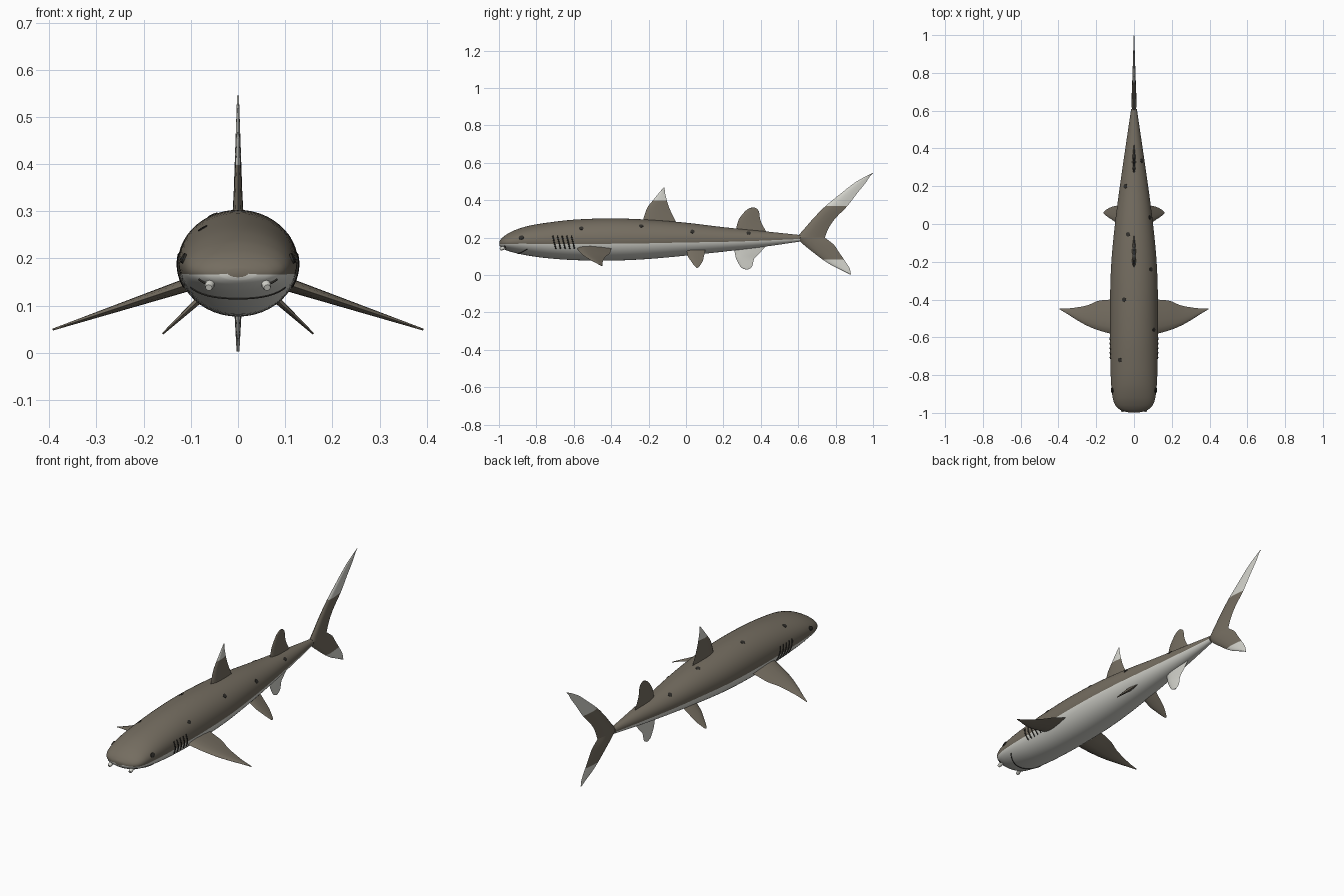
import bpy, bmesh, math
from mathutils import Vector

if "Cube" in bpy.data.objects:
    bpy.data.objects.remove(bpy.data.objects["Cube"])


def material(name, rgb):
    m = bpy.data.materials.new(name)
    m.diffuse_color = (*rgb, 1)
    m.use_nodes = True
    m.node_tree.nodes["Principled BSDF"].inputs["Base Color"].default_value = m.diffuse_color
    return m


BROWN = material("brown_grey_skin", (0.175, 0.152, 0.117))
PALE = material("pale_skin", (0.66, 0.66, 0.61))
DARK = material("dark_markings", (0.03, 0.028, 0.024))


def sample(rows, x):
    """Smooth interpolation of a table whose first column is x."""
    n = len(rows)
    sign = 1 if rows[-1][0] > rows[0][0] else -1
    i = 0
    while i < n - 2 and (x - rows[i + 1][0]) * sign > 0:
        i += 1
    a, b = rows[i], rows[i + 1]
    p, q = rows[max(i - 1, 0)], rows[min(i + 2, n - 1)]
    h = b[0] - a[0]
    t = (x - a[0]) / h
    out = []
    for k in range(1, len(a)):
        ma = (b[k] - p[k]) / (b[0] - p[0]) * h
        mb = (q[k] - a[k]) / (q[0] - a[0]) * h
        out.append((2*t**3 - 3*t*t + 1) * a[k] + (t**3 - 2*t*t + t) * ma
                   + (3*t*t - 2*t**3) * b[k] + (t**3 - t*t) * mb)
    return out


def stations(rows, n):
    xs = [a[0] + (b[0] - a[0]) * j / n for a, b in zip(rows, rows[1:]) for j in range(n)]
    return xs + [rows[-1][0]]


def finish(bm, name, mats, angle=50):
    bmesh.ops.recalc_face_normals(bm, faces=bm.faces)
    for f in bm.faces:
        f.smooth = True
    me = bpy.data.meshes.new(name)
    bm.to_mesh(me)
    bm.free()
    me.set_sharp_from_angle(angle=math.radians(angle))
    for m in mats:
        me.materials.append(m)
    ob = bpy.data.objects.new(name, me)
    bpy.context.collection.objects.link(ob)
    return ob


def loft(bm, rings):
    """Skin closed rings; returns the side faces as (ring, segment, face)."""
    vs = [[bm.verts.new(p) for p in r] for r in rings]
    out, n = [], len(rings[0])
    for i in range(len(vs) - 1):
        for j in range(n):
            k = (j + 1) % n
            out.append((i, j, bm.faces.new((vs[i][j], vs[i][k], vs[i+1][k], vs[i+1][j]))))
    return out, bm.faces.new(vs[0]), bm.faces.new(vs[-1])


def mirror(ob):
    ob.modifiers.new("mirror", 'MIRROR')


# Body: y, half width, top, bottom
BODY = [(-0.998, 0.022, 0.179, 0.160), (-0.994, 0.045, 0.186, 0.153),
        (-0.982, 0.076, 0.200, 0.143), (-0.96, 0.099, 0.217, 0.132),
        (-0.92, 0.113, 0.238, 0.120), (-0.85, 0.121, 0.261, 0.105),
        (-0.75, 0.125, 0.279, 0.091), (-0.6, 0.127, 0.296, 0.080),
        (-0.4, 0.127, 0.303, 0.077), (-0.2, 0.120, 0.296, 0.086),
        (0.0, 0.101, 0.280, 0.104), (0.2, 0.075, 0.256, 0.125),
        (0.4, 0.046, 0.236, 0.149), (0.61, 0.015, 0.214, 0.179)]
SPLIT = math.acos(-0.2)


def skin(y, th):
    """Point on the body; th runs from the back (0) to the belly (pi), negative on the left."""
    w, top, bot = sample(BODY, y)
    return Vector((w * math.sin(th), y, (top + bot) / 2 + (top - bot) / 2 * math.cos(th)))


def angle_at(y, z=None, x=None):
    w, top, bot = sample(BODY, y)
    if z is not None:
        return math.acos(max(-1, min(1, (2 * z - top - bot) / (top - bot))))
    return math.asin(max(-1, min(1, x / w)))


half = [SPLIT * i / 14 for i in range(15)] + [SPLIT + (math.pi - SPLIT) * i / 10 for i in range(1, 11)]
angles = half + [-a for a in half[-2:0:-1]]
bm = bmesh.new()
sides, nose, rear = loft(bm, [[skin(y, a) for a in angles] for y in stations(BODY, 4)])
for i, j, f in sides:
    f.material_index = 1 if 14 <= j < len(angles) - 14 else 0
finish(bm, "body", [BROWN, PALE], 70)


# Fins: rows of span, leading edge, trailing edge
def fin(name, rows, place, thick, thin, mats=(BROWN,), tip=None):
    chord = [0.0, 0.06, 0.2, 0.4, 0.7, 1.0]
    prof = [0.0, 0.55, 0.92, 1.0, 0.6, 0.0]
    loop = list(zip(chord, prof)) + [(c, -p) for c, p in list(zip(chord, prof))[-2:0:-1]]
    s0, s1 = rows[0][0], rows[-1][0]
    rings, spans = [], stations(rows, 3)
    for s in spans:
        lead, trail = sample(rows, s)
        t = thick + (thin - thick) * (s - s0) / (s1 - s0)
        rings.append([place(s, lead + (trail - lead) * c, p * t) for c, p in loop])
    bm = bmesh.new()
    sides, a, b = loft(bm, rings)
    if tip is not None:
        b.material_index = 1
        for i, j, f in sides:
            mid = (spans[i] + spans[i + 1]) / 2
            f.material_index = int(abs(mid - s0) > abs(tip - s0))
    return finish(bm, name, mats)


def upright(s, c, t):
    return (t, c, s)


TIPPED = (BROWN, PALE)
fin("first_dorsal_fin", [(0.27, -0.235, -0.045), (0.30, -0.228, -0.062), (0.36, -0.207, -0.09),
    (0.398, -0.178, -0.102), (0.435, -0.148, -0.111), (0.468, -0.12, -0.115)],
    upright, 0.013, 0.002, TIPPED, 0.398)
fin("second_dorsal_fin", [(0.215, 0.265, 0.435), (0.24, 0.268, 0.425), (0.265, 0.272, 0.41),
    (0.30, 0.284, 0.396), (0.34, 0.315, 0.39), (0.355, 0.335, 0.378), (0.361, 0.352, 0.366)],
    upright, 0.011, 0.003)
fin("anal_fin", [(0.165, 0.25, 0.44), (0.136, 0.257, 0.41), (0.115, 0.262, 0.392),
    (0.088, 0.268, 0.365), (0.05, 0.288, 0.355), (0.037, 0.30, 0.345), (0.03, 0.318, 0.332)],
    upright, 0.011, 0.003, (PALE,))
fin("tail_upper_lobe", [(0.20, 0.59, 0.742), (0.25, 0.635, 0.762), (0.302, 0.68, 0.797),
    (0.368, 0.745, 0.862), (0.441, 0.834, 0.918), (0.495, 0.904, 0.962),
    (0.53, 0.965, 0.985), (0.545, 0.996, 1.0)], upright, 0.014, 0.002, TIPPED, 0.368)
fin("tail_lower_lobe", [(0.20, 0.59, 0.742), (0.163, 0.628, 0.79), (0.126, 0.674, 0.815),
    (0.083, 0.73, 0.845), (0.05, 0.782, 0.867), (0.03, 0.824, 0.877), (0.003, 0.878, 0.882)],
    upright, 0.014, 0.003, TIPPED, 0.083)

mirror(fin("pectoral_fins", [(0.09, -0.585, -0.39), (0.125, -0.58, -0.40), (0.19, -0.562, -0.407),
       (0.245, -0.54, -0.43), (0.30, -0.51, -0.441), (0.35, -0.478, -0.447), (0.393, -0.452, -0.446)],
       lambda s, c, t: (s + t * 0.32, c, 0.14 - 0.333 * (s - 0.12) + t * 0.95), 0.015, 0.002))
mirror(fin("pelvic_fins", [(0.05, 0.0, 0.105), (0.075, 0.005, 0.10), (0.10, 0.012, 0.095),
       (0.12, 0.025, 0.09), (0.14, 0.038, 0.08), (0.155, 0.05, 0.07), (0.16, 0.056, 0.064)],
       lambda s, c, t: (s + t * 0.68, c, 0.105 - 0.93 * (s - 0.09) + t * 0.73), 0.010, 0.002))


# Thin marks that follow the skin
def line(name, paths, radius):
    cu = bpy.data.curves.new(name, 'CURVE')
    cu.dimensions = '3D'
    cu.bevel_depth = radius
    cu.bevel_resolution = 1
    cu.use_fill_caps = True
    for pts in paths:
        sp = cu.splines.new('POLY')
        sp.points.add(len(pts) - 1)
        for q, p in zip(sp.points, pts):
            q.co = (*p, 1)
    cu.materials.append(DARK)
    bpy.context.collection.objects.link(bpy.data.objects.new(name, cu))


gills = []
for side in (-1, 1):
    for k in range(5):
        path = []
        for i in range(9):
            y = -0.713 + 0.025 * k + 0.017 * i / 8
            path.append(skin(y, side * angle_at(y, z=0.21 - 0.07 * i / 8)))
        gills.append(path)
line("gill_slits", gills, 0.0035)

mouth = []
for i in range(25):
    u = i / 12 - 1
    y = -0.90 + 0.05 * u * u
    mouth.append(skin(y, math.pi - angle_at(y, x=0.1 * u)))
line("mouth", [mouth], 0.0025)


# Eyes and spots: small domed patches on the skin
def patches(name, spots, ry, rt, lift):
    bm = bmesh.new()
    for y, th in spots:
        c = skin(y, th)
        du = (skin(y + 0.01, th) - skin(y - 0.01, th)).normalized()
        dv = (skin(y, th + 0.05) - skin(y, th - 0.05)).normalized()
        n = dv.cross(du).normalized()
        if n.dot(c - Vector((0, y, 0.19))) < 0:
            n.negate()
        rim = [c + du * ry * math.cos(a) + dv * rt * math.sin(a) + n * s
               for s in (-0.004, lift * 0.6) for a in [math.tau * k / 14 for k in range(14)]]
        vs = [bm.verts.new(p) for p in rim]
        top = bm.verts.new(c + n * lift)
        for k in range(14):
            m = (k + 1) % 14
            bm.faces.new((vs[k], vs[m], vs[14 + m], vs[14 + k]))
            bm.faces.new((vs[14 + k], vs[14 + m], top))
    finish(bm, name, [DARK])


patches("eyes", [(-0.88, s * angle_at(-0.88, z=0.20)) for s in (-1, 1)], 0.014, 0.011, 0.006)
right = [(-0.56, 0.25), (-0.24, 0.263), (0.035, 0.233), (0.335, 0.225)]
left = [(-0.72, -0.075), (-0.40, -0.053), (-0.055, -0.032), (0.20, -0.046)]
patches("skin_spots", [(y, angle_at(y, z=z)) for y, z in right]
        + [(y, angle_at(y, x=x)) for y, x in left], 0.012, 0.011, 0.002)

# Nostril slits and barbels
nostrils = []
for s in (-1, 1):
    nostrils.append([skin(-0.968, s * (math.pi - angle_at(-0.968, x=0.055 + 0.007 * i))) for i in range(5)])
line("nostrils", nostrils, 0.003)

a, b = Vector((0.055, -0.95, 0.157)), Vector((0.062, -0.993, 0.138))
axis = (b - a).normalized()
e1 = axis.cross(Vector((1, 0, 0))).normalized()
e2 = axis.cross(e1)
bm = bmesh.new()
loft(bm, [[a.lerp(b, f) + (e1 * math.cos(k * math.tau / 10) + e2 * math.sin(k * math.tau / 10)) * r
           for k in range(10)] for f, r in ((0, 0.010), (0.8, 0.010), (1, 0.007))])
mirror(finish(bm, "barbels", [PALE]))
